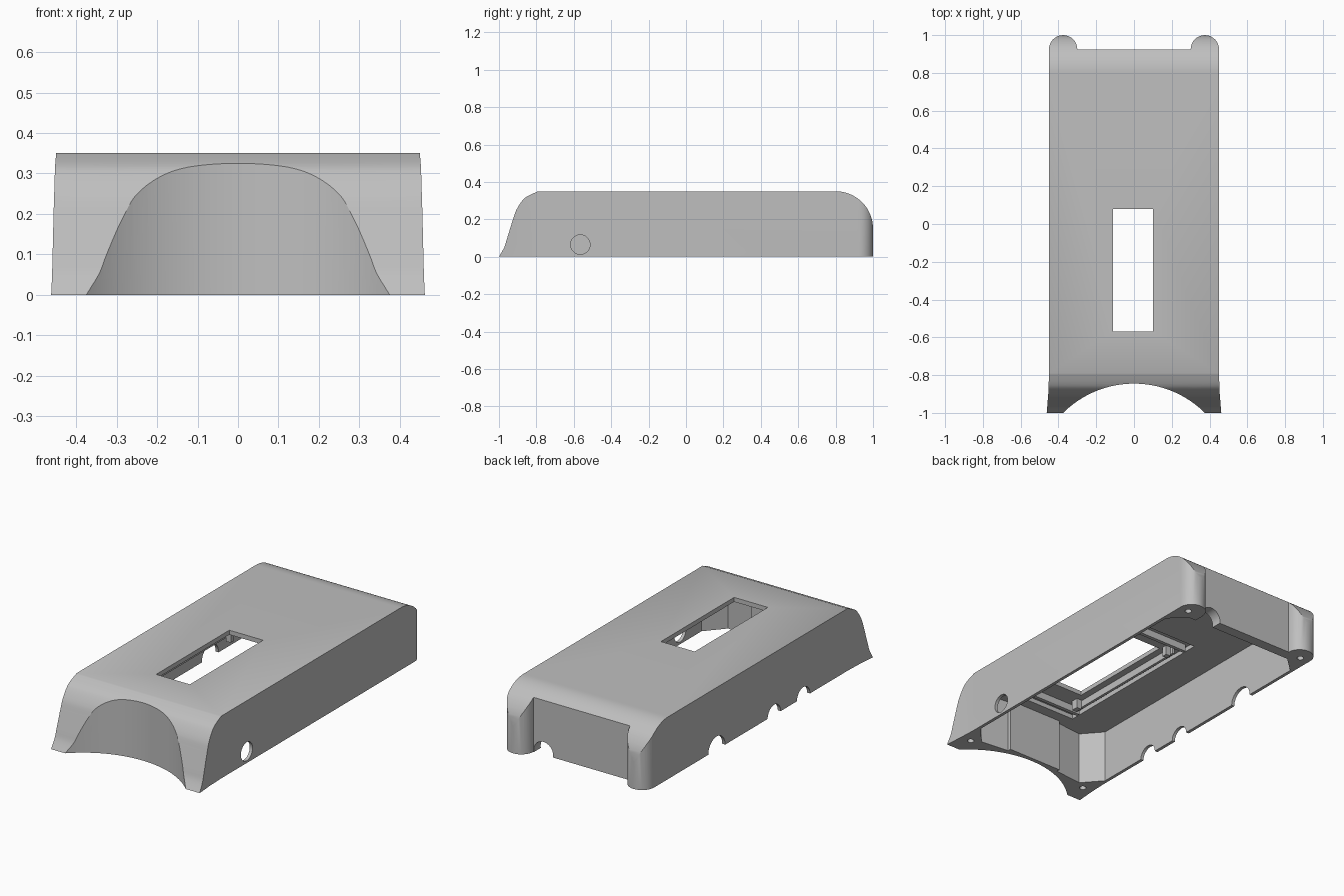
import bpy, bmesh, math
from mathutils import Matrix

cube = bpy.data.objects.get("Cube")
if cube:
    bpy.data.objects.remove(cube)

grey = bpy.data.materials.new("plain grey")
grey.use_nodes = True
color = (0.52, 0.52, 0.52, 1)
grey.diffuse_color = color
grey.node_tree.nodes["Principled BSDF"].inputs["Base Color"].default_value = color


def prism(name, outline, low, high, axis="z"):
    """Extrude a 2D outline along z, or a (y, z) outline along x."""
    bm = bmesh.new()
    place = (lambda a, b: (a, b, low)) if axis == "z" else (lambda a, b: (low, a, b))
    face = bm.faces.new([bm.verts.new(place(a, b)) for a, b in outline])
    new = bmesh.ops.extrude_face_region(bm, geom=[face])["geom"]
    shift = (0, 0, high - low) if axis == "z" else (high - low, 0, 0)
    bmesh.ops.translate(bm, vec=shift, verts=[g for g in new if isinstance(g, bmesh.types.BMVert)])
    bmesh.ops.recalc_face_normals(bm, faces=bm.faces)
    mesh = bpy.data.meshes.new(name)
    bm.to_mesh(mesh)
    bm.free()
    mesh.materials.append(grey)
    obj = bpy.data.objects.new(name, mesh)
    bpy.context.collection.objects.link(obj)
    return obj


def box(name, x0, x1, y0, y1, z0, z1):
    return prism(name, [(x0, y0), (x1, y0), (x1, y1), (x0, y1)], z0, z1)


def arc(cx, cy, r, start, end, n=16):
    angles = [math.radians(start + (end - start) * i / n) for i in range(n + 1)]
    return [(cx + r * math.cos(a), cy + r * math.sin(a)) for a in angles]


def circle(cx, cy, r, n=32):
    return arc(cx, cy, r, 0, 360, n)[:-1]


def mirrored(half):
    return half + [(-x, y) for x, y in reversed(half)]


def combine(target, tool, operation="DIFFERENCE"):
    mod = target.modifiers.new("cut", "BOOLEAN")
    mod.operation, mod.solver, mod.object = operation, "EXACT", tool
    bpy.context.view_layer.objects.active = target
    bpy.ops.object.modifier_apply(modifier=mod.name)
    bpy.data.objects.remove(tool)


def smooth_path(points, steps=5):
    """Catmull-Rom curve through a few points."""
    pts = [points[0]] + points + [points[-1]]
    out = []
    for p, q, r, s in zip(pts, pts[1:], pts[2:], pts[3:]):
        for i in range(steps):
            t = i / steps
            out.append(tuple(0.5 * (2 * b + (c - a) * t + (2 * a - 5 * b + 4 * c - d) * t * t
                                    + (3 * b - a - 3 * c + d) * t ** 3)
                             for a, b, c, d in zip(p, q, r, s)))
    return out + [points[-1]]


# Side profile: flowing front slope, flat top, rounded back
slope = smooth_path([(-1, 0), (-0.972, 0.05), (-0.956, 0.1), (-0.925, 0.2), (-0.907, 0.25),
                     (-0.875, 0.3), (-0.845, 0.325), (-0.79, 0.35)])
profile = slope + arc(0.8, 0.15, 0.2, 90, 0, 20) + [(1, 0)]
shell = prism("enclosure_shell", profile, -0.6, 0.6, "x")

# Plan outline: concave front, slight front flare, two round lobes at the back
front_angle = math.degrees(math.asin(0.375 / 0.531))
half = arc(0, -1.376, 0.531, 90, 90 - front_angle, 20)[1:]
half += [(0.462, -1), (0.454, -0.9), (0.45, -0.8)]
half += arc(0.375, 0.925, 0.075, 0, 180)
plan = prism("plan", mirrored(half) + [(0, -0.845)], -0.1, 0.5)
combine(shell, plan, "INTERSECT")

# Hollow underside with chamfered corners
cavity = mirrored([(0.17, -0.822), (0.17, -0.842), (0.34, -0.86), (0.432, -0.755),
                   (0.432, 0.78), (0.34, 0.865)])
combine(shell, prism("cavity", cavity, -0.1, 0.3))

# Display seat in the ceiling and the window through the top
combine(shell, box("display_seat", -0.21, 0.21, -0.76, 0.25, 0.2, 0.325))
combine(shell, box("window", -0.11, 0.1, -0.57, 0.08, 0.2, 0.5))

# Round cable hole in the left wall, half-round notches in the right wall
combine(shell, prism("cable_hole", circle(-0.565, 0.065, 0.052), 0.4, 0.6, "x"))
for y, r in ((-0.4, 0.058), (-0.14, 0.058), (0.37, 0.075)):
    combine(shell, prism("side_notch", circle(y, 0.0, r), -0.6, -0.4, "x"))

# Notch in the back wall beside the left lobe
back_notch = prism("back_notch", circle(0, 0, 0.06), -0.1, 0.1, "x")
back_notch.data.transform(Matrix.Translation((0.238, 0.9, 0.012)) @ Matrix.Rotation(math.pi / 2, 4, "Z"))
combine(shell, back_notch)

# Screw holes in the four corners
for x in (-0.39, 0.39):
    for y in (-0.89, 0.915):
        combine(shell, prism("screw_hole", circle(x, y, 0.018, 20), -0.1, 0.12))

# Rails and stops that hold the display
rails = [box("right_display_rail", -0.165, -0.15, -0.66, 0.14, 0.285, 0.335),
         box("left_display_rail", 0.15, 0.165, -0.66, 0.14, 0.285, 0.335),
         box("front_display_bar", -0.19, 0.19, -0.7, -0.68, 0.285, 0.335),
         box("back_display_bar", -0.19, 0.19, 0.18, 0.2, 0.285, 0.335),
         box("front_display_stop", -0.145, -0.115, -0.65, -0.61, 0.27, 0.335),
         box("back_display_stop", -0.145, -0.115, 0.1, 0.13, 0.27, 0.335)]

bpy.ops.object.select_all(action="DESELECT")
shell.select_set(True)
bpy.context.view_layer.objects.active = shell
bpy.ops.object.shade_smooth_by_angle(angle=math.radians(25))
